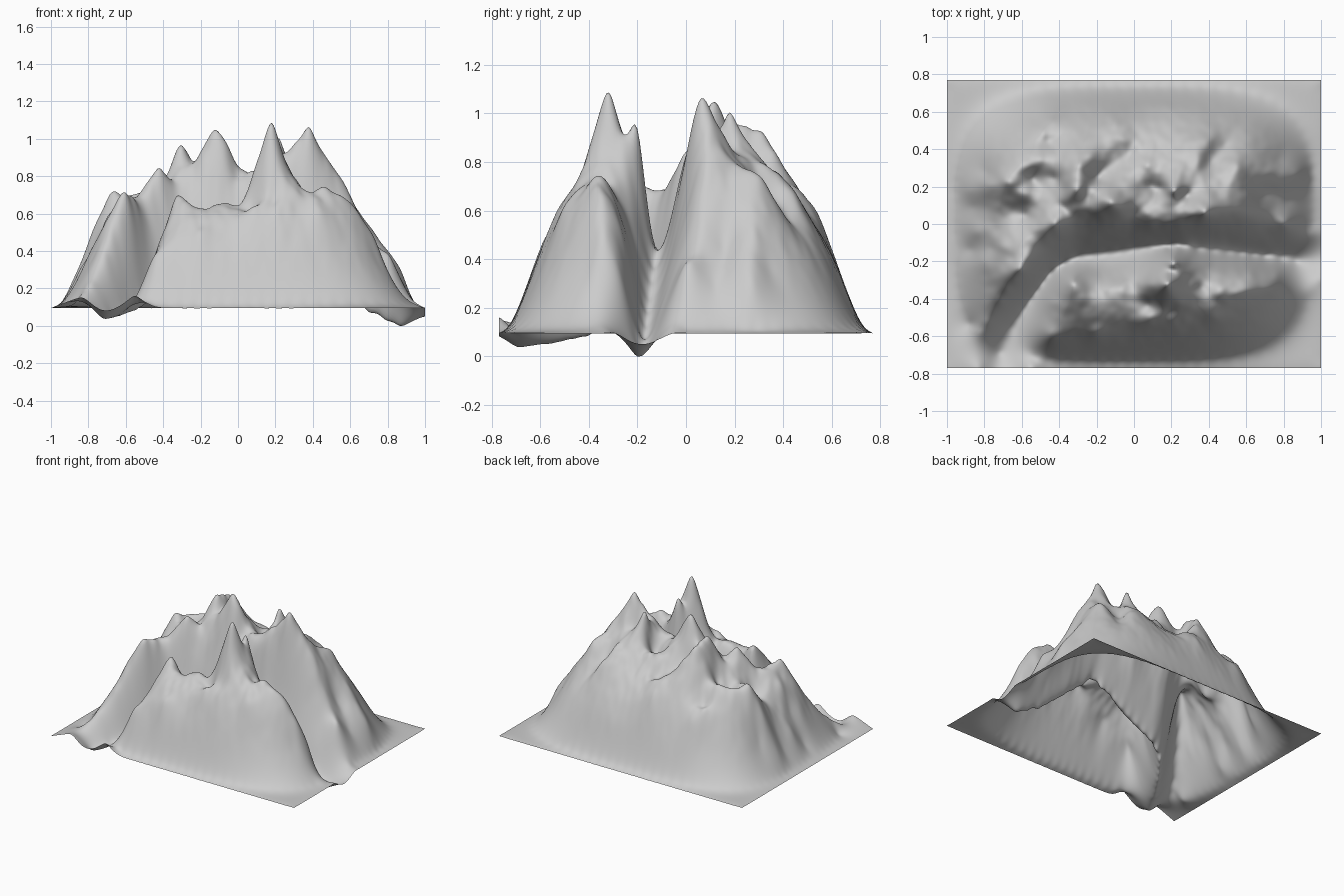
import bpy
import bmesh
import math
from mathutils import Vector, noise

cube = bpy.data.objects.get("Cube")
if cube:
    bpy.data.objects.remove(cube)

HALF_X, HALF_Y, BASE = 1.0, 0.77, 0.095
SOFTNESS = 0.02 ** 2
COLUMNS, ROWS = 190, 146

# Crest, gully and canyon paths: x, y, height in hundredths
canyon = [(100, -18, 5), (87, -20, 0), (70, -18, 8), (50, -16, 25), (26, -13, 45),
          (0, -13, 33), (-30, -18, 20), (-45, -26, 14), (-56, -40, 9),
          (-66, -55, 6), (-72, -69, 4), (-74, -77, 9)]
south_crest = [(-43, -42, 42), (-33, -31, 67), (-20, -34, 59), (-7, -34, 65),
               (1, -33, 64), (9, -32, 84), (18, -32, 109), (25, -33, 88), (36, -34, 71),
               (47, -36, 74), (60, -35, 66), (72, -34, 49)]
south_spurs = [[(18, -32, 109), (20, -25, 90), (21, -20, 94), (21, -16, 64)],
               [(28, -21, 76), (36, -22, 60)],
               [(8, -43, 62), (8, -50, 63)], [(20, -46, 69), (22, -53, 60)],
               [(47, -36, 74), (44, -50, 61)], [(-20, -52, 54), (-20, -58, 49)],
               [(46, -25, 56), (62, -26, 50), (76, -27, 32)], [(60, -21, 30), (76, -23, 18)]]
north_crest = [(-83, -58, 17), (-75, -47, 28), (-68, -36, 46), (-60, -25, 69),
               (-50, -12, 63), (-42, 0, 84), (-37, 9, 78), (-30, 18, 97), (-25, 15, 87),
               (-18, 13, 97), (-12, 12, 105), (-6, 9, 97), (0, 6, 80), (14, 5, 84),
               (25, 5, 91), (38, 6, 106), (48, 6, 87), (57, 7, 74), (66, 6, 56)]
north_spurs = [[(21, 18, 100), (27, 28, 83), (34, 34, 77), (40, 45, 65)],
               [(-6, 16, 90), (-2, 26, 78), (7, 31, 78), (12, 38, 70)],
               [(-30, 18, 97), (-29, 32, 92), (-15, 40, 72), (-6, 46, 67),
                (-9, 53, 61), (-10, 59, 47)],
               [(-42, 0, 84), (-52, 13, 66), (-68, 23, 71), (-78, 21, 50), (-88, 18, 25)],
               [(-61, 31, 69), (-50, 34, 72)], [(-49, 49, 57), (-44, 55, 50)],
               [(-60, -25, 69), (-71, -12, 56)], [(-66, -3, 58), (-84, -4, 31)],
               [(38, 6, 106), (46, 20, 80), (55, 31, 73), (72, 28, 51), (87, 27, 30)],
               [(9, -1, 73), (24, -1, 80)]]
gullies = [[(9, 20, 72), (28, 15, 83)], [(-20, 25, 75), (-3, 38, 65)],
           [(-58, 5, 56), (-72, 9, 52), (-86, 9, 24)], [(41, 33, 67), (48, 42, 57)],
           [(-42, 24, 68), (-54, 24, 60)], [(-40, 42, 63), (-46, 44, 58)],
           [(70, 16, 46), (82, 12, 30)], [(-76, -13, 42), (-87, -14, 20)], [(-2, -1, 67)]]
# Foot of the canyon walls, keeping them steep
wall_foot = [(70, -10, 21), (50, -8, 36), (26, -5, 62), (0, -6, 52), (-30, -8, 46)]

points = []


def add_point(x, y, z):
    """Keep a control point unless another already holds that spot."""
    if all(math.hypot(x - p[0], y - p[1]) > 0.025 for p in points):
        points.append((x, y, z))


def add_path(path):
    """Sample a path evenly so crests and floors do not sag."""
    path = [Vector(p) / 100 for p in path]
    add_point(*path[0])
    for a, b in zip(path, path[1:]):
        steps = max(1, round((b - a).xy.length / 0.07))
        for i in range(1, steps + 1):
            add_point(*a.lerp(b, i / steps))


for path in [canyon, south_crest, north_crest, wall_foot] + south_spurs + north_spurs + gullies:
    add_path(path)


def near_canyon(x, y, reach):
    return any(math.hypot(x - p[0] / 100, y - p[1] / 100) < reach for p in canyon)


def add_ring(scale, height, count, roundness, reach):
    """Rounded contour of the massif, broken where the canyon leaves it."""
    for i in range(count):
        t = math.tau * i / count
        c, s = math.cos(t), math.sin(t)
        r = scale / (abs(c) ** roundness + abs(s) ** roundness) ** (1 / roundness)
        x, y = r * c * HALF_X, r * s * HALF_Y
        crowded = any(math.hypot(x - p[0], y - p[1]) < 0.06 for p in path_points)
        if not crowded and not near_canyon(x, y, reach):
            add_point(x, y, height)


path_points = list(points)
add_ring(0.95, 0.12, 84, 4, 0.13)
add_ring(0.81, 0.37, 60, 3.2, 0.17)

# Straight border, with small humps beside the south-west canyon mouth
for x, z in ((-0.83, 0.15), (-0.55, 0.16)):
    add_point(x, -HALF_Y, z)
for i in range(33):
    f = i / 16 - 1
    for side in (-1, 1):
        for x, y in ((f * HALF_X, side * HALF_Y), (side * HALF_X, f * HALF_Y)):
            near_hump = y == -HALF_Y and -0.95 < x < -0.42
            if not near_hump and not near_canyon(x, y, 0.1):
                add_point(x, y, BASE)


def solve(rows):
    """Gaussian elimination on an augmented matrix."""
    n = len(rows)
    for i in range(n):
        p = max(range(i, n), key=lambda k: abs(rows[k][i]))
        rows[i], rows[p] = rows[p], rows[i]
        pivot = rows[i][i:]
        for k in range(i + 1, n):
            f = rows[k][i] / pivot[0]
            rows[k][i:] = [a - f * b for a, b in zip(rows[k][i:], pivot)]
    out = [0.0] * n
    for i in reversed(range(n)):
        out[i] = (rows[i][n] - sum(rows[i][j] * out[j] for j in range(i + 1, n))) / rows[i][i]
    return out


def kernels(x, y):
    """Softened distance from a spot to every control point."""
    root = math.sqrt
    return [root((x - p) * (x - p) + (y - q) * (y - q) + SOFTNESS) for p, q, _ in points]


weights = solve([kernels(p[0], p[1]) + [p[2] - BASE] for p in points])


def height(x, y):
    h = BASE + sum(w * k for w, k in zip(weights, kernels(x, y)))
    # Erosion detail grows with altitude
    rough = max(0.0, min(1.0, (h - 0.2) / 0.6))
    detail = noise.noise(Vector((x * 9, y * 9, 0))) + noise.noise(Vector((x * 19, y * 19, 3)))
    return max(0.0, h + 0.012 * rough * detail)


# Mountain sheet
bm = bmesh.new()
bmesh.ops.create_grid(bm, x_segments=COLUMNS, y_segments=ROWS, size=1)
for v in bm.verts:
    v.co.y *= HALF_Y
    v.co.z = height(v.co.x, v.co.y)
for f in bm.faces:
    f.smooth = True
mesh = bpy.data.meshes.new("mountain_terrain")
bm.to_mesh(mesh)
bm.free()
terrain = bpy.data.objects.new("mountain_terrain", mesh)
bpy.context.collection.objects.link(terrain)

rock = bpy.data.materials.new("grey_rock")
rock.use_nodes = True
grey = (0.6, 0.6, 0.6, 1)
rock.diffuse_color = grey
rock.node_tree.nodes["Principled BSDF"].inputs["Base Color"].default_value = grey
mesh.materials.append(rock)
